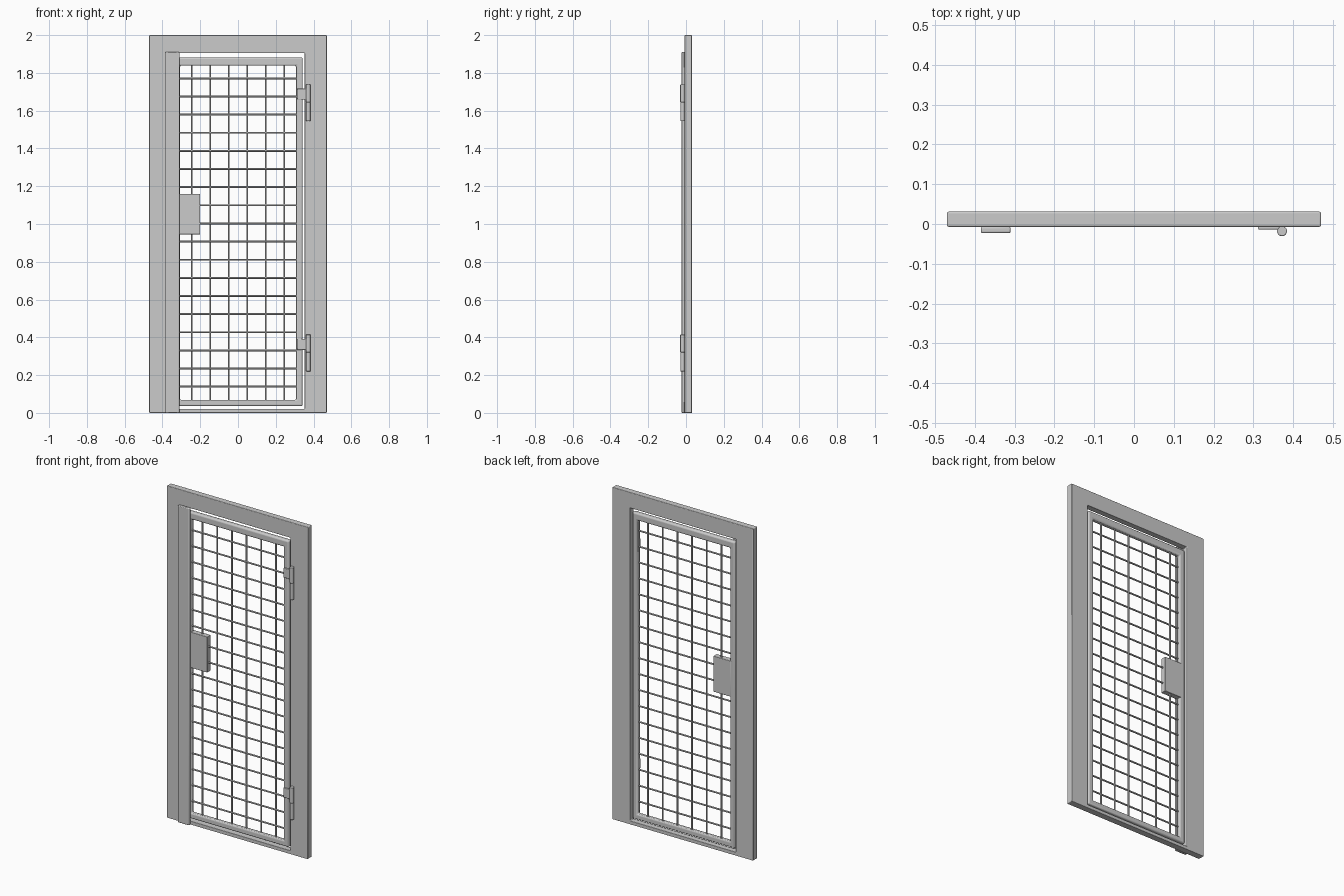
import bpy, bmesh, math
from mathutils import Vector

cube = bpy.data.objects.get("Cube")
if cube:
    bpy.data.objects.remove(cube, do_unlink=True)


def finish(name, bm, bevel=0.0, segments=2):
    """Turn a bmesh into a smooth-shaded object with rounded edges."""
    bmesh.ops.recalc_face_normals(bm, faces=bm.faces)
    mesh = bpy.data.meshes.new(name)
    bm.to_mesh(mesh)
    bm.free()
    obj = bpy.data.objects.new(name, mesh)
    bpy.context.collection.objects.link(obj)
    if bevel:
        mod = obj.modifiers.new("Rounded edges", "BEVEL")
        mod.width = bevel
        mod.segments = segments
        mod.limit_method = "ANGLE"
    bpy.ops.object.select_all(action="DESELECT")
    obj.select_set(True)
    bpy.context.view_layer.objects.active = obj
    bpy.ops.object.shade_smooth_by_angle(angle=math.radians(40))
    return obj


def box(name, x, y, z, bevel=0.003):
    """Box given as (min, max) on each axis."""
    bm = bmesh.new()
    bmesh.ops.create_cube(bm, size=1)
    for v in bm.verts:
        v.co = Vector([(a + b) / 2 + c * (b - a) for (a, b), c in zip((x, y, z), v.co)])
    return finish(name, bm, bevel)


def ring(name, outer, inner, y, bevel, segments):
    """Mitred rectangular frame; each rectangle is (half width, bottom, top)."""
    bm = bmesh.new()
    section = [(outer, y[0]), (outer, y[1]), (inner, y[1]), (inner, y[0])]
    loops = []
    for (half, low, high), depth in section:
        corners = [(-half, low), (half, low), (half, high), (-half, high)]
        loops.append([bm.verts.new((cx, depth, cz)) for cx, cz in corners])
    for i in range(4):
        a, b = loops[i], loops[(i + 1) % 4]
        for j in range(4):
            k = (j + 1) % 4
            bm.faces.new((a[j], a[k], b[k], b[j]))
    return finish(name, bm, bevel, segments)


def rod(name, start, end, radius, sides=8, bevel=0.0):
    """Straight round bar between two points."""
    start, end = Vector(start), Vector(end)
    axis = end - start
    bm = bmesh.new()
    bmesh.ops.create_cone(bm, cap_ends=True, segments=sides, radius1=radius,
                          radius2=radius, depth=axis.length)
    bmesh.ops.rotate(bm, verts=bm.verts, matrix=axis.to_track_quat("Z", "Y").to_matrix())
    bmesh.ops.translate(bm, verts=bm.verts, vec=(start + end) / 2)
    return finish(name, bm, bevel)


# Fixed surround with a thin sill
ring("outer_frame", (0.47, 0, 2), (0.353, 0.02, 1.905), (-0.007, 0.031), 0.004, 3)

# Hinged door leaf
ring("door_leaf_frame", (0.342, 0.036, 1.882), (0.308, 0.069, 1.838),
     (-0.006, 0.024), 0.008, 3)

# Wire grid: uprights behind, crossbars in front
for i in range(6):
    x = (i - 2.5) * 0.098
    rod(f"grid_upright_{i + 1}", (x, 0.012, 0.055), (x, 0.012, 1.85), 0.005)
for i in range(18):
    z = 0.139 + i * 0.096
    rod(f"grid_crossbar_{i + 1}", (-0.32, 0.005, z), (0.32, 0.005, z), 0.005)

# Closing strip covering the latch side, and the lock case
box("closing_strip", (-0.385, -0.31), (-0.023, -0.007), (0, 1.91), 0.004)
box("lock_case", (-0.318, -0.2), (-0.007, 0.026), (0.945, 1.16), 0.002)

# Hinges: knuckle and strap on the leaf, pin barrel on the frame
for label, z in (("lower", 0.32), ("upper", 1.645)):
    hinge_x, hinge_y = 0.372, -0.018
    rod(f"{label}_hinge_knuckle", (hinge_x, hinge_y, z),
        (hinge_x, hinge_y, z + 0.094), 0.0125, 20, 0.002)
    rod(f"{label}_hinge_barrel", (hinge_x, hinge_y, z - 0.1),
        (hinge_x, hinge_y, z), 0.0115, 20, 0.002)
    box(f"{label}_hinge_strap", (0.312, hinge_x), (-0.014, -0.005),
        (z + 0.013, z + 0.072), 0.003)
